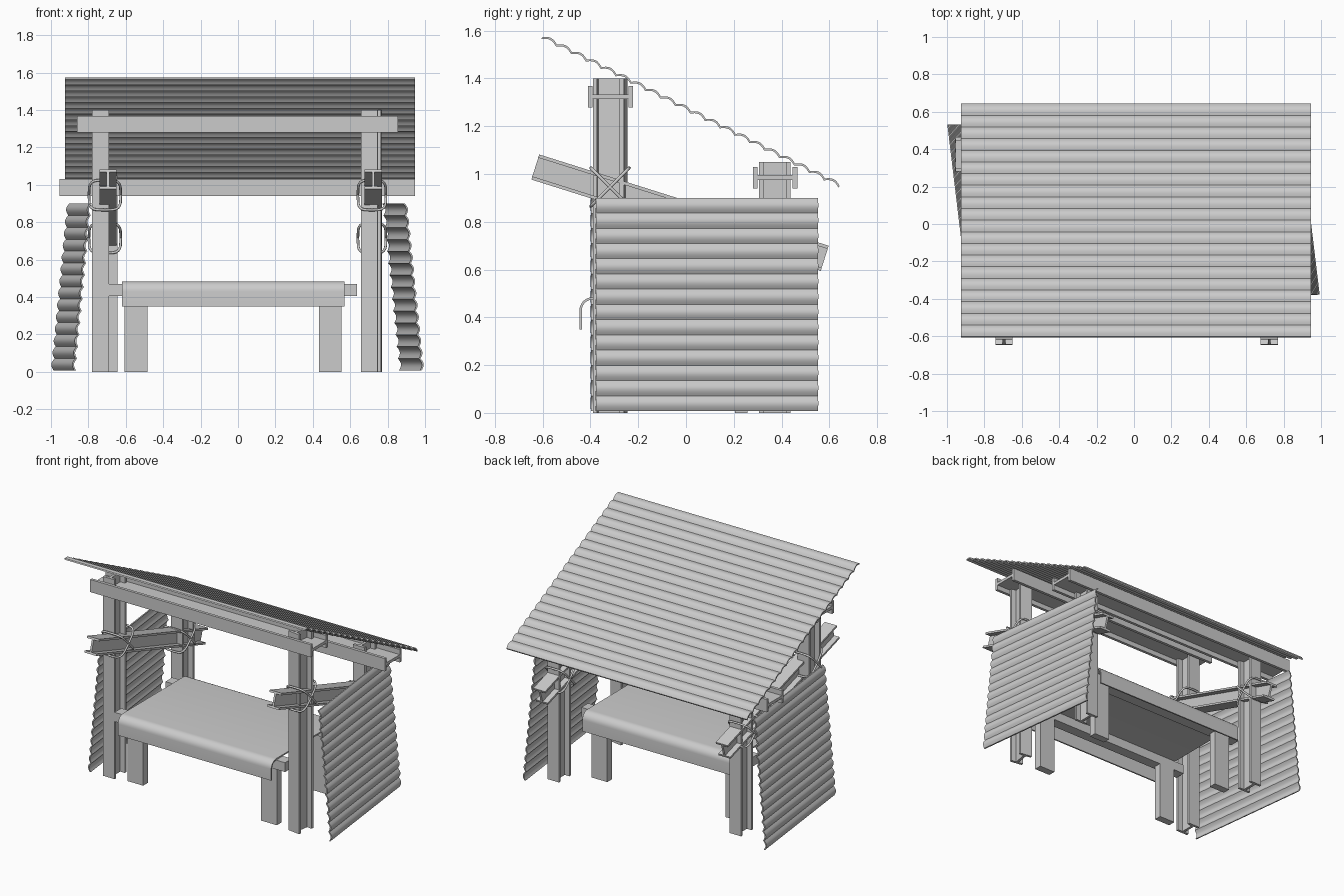
import bpy, bmesh, math
from mathutils import Vector, Matrix, Euler

if "Cube" in bpy.data.objects:
    bpy.data.objects.remove(bpy.data.objects["Cube"])

R = math.radians


def make(name, bm, smooth=False):
    bmesh.ops.recalc_face_normals(bm, faces=bm.faces)
    me = bpy.data.meshes.new(name)
    bm.to_mesh(me)
    bm.free()
    ob = bpy.data.objects.new(name, me)
    bpy.context.collection.objects.link(ob)
    if smooth:
        bpy.ops.object.select_all(action='DESELECT')
        ob.select_set(True)
        bpy.context.view_layer.objects.active = ob
        bpy.ops.object.shade_smooth_by_angle(angle=R(35))
    return ob


def box(name, lo, hi):
    bm = bmesh.new()
    lo, hi = Vector(lo), Vector(hi)
    bmesh.ops.create_cube(bm, size=1, matrix=Matrix.Translation((lo + hi) / 2)
                          @ Matrix.Diagonal((*(hi - lo), 1)))
    return make(name, bm)


def ibeam(name, length, w, h, t, loc, rot=(0, 0, 0)):
    """I-section along local z, flanges facing local +-y."""
    a, b, c = w / 2, h / 2, t / 2
    q = [(a, b), (a, b - t), (c, b - t)]
    right = q + [(x, -y) for x, y in reversed(q)]
    prof = right + [(-x, y) for x, y in reversed(right)]
    bm = bmesh.new()
    f = bm.faces.new([bm.verts.new((x, y, -length / 2)) for x, y in prof])
    ext = bmesh.ops.extrude_face_region(bm, geom=[f], use_keep_orig=True)
    vs = [v for v in ext['geom'] if isinstance(v, bmesh.types.BMVert)]
    bmesh.ops.translate(bm, verts=vs, vec=(0, 0, length))
    ob = make(name, bm)
    ob.location = loc
    ob.rotation_euler = Euler([R(r) for r in rot])
    return ob


def strip(name, line, normals, V, t):
    """Thin sheet: a profile line thickened along its normals and swept by V."""
    bm = bmesh.new()
    rows = []
    for p, n in zip(line, normals):
        rows.append([bm.verts.new(c) for c in (p, p + V, p + V - n * t, p - n * t)])
    for r, s in zip(rows, rows[1:]):
        for i in range(4):
            j = (i + 1) % 4
            bm.faces.new((r[i], r[j], s[j], s[i]))
    bm.faces.new(rows[0])
    bm.faces.new(rows[-1])
    return make(name, bm, True)


def corrugated(name, P, U, V, waves, side, amp=0.014, t=0.009):
    P, U, V = Vector(P), Vector(U), Vector(V)
    N = U.cross(V).normalized() * side
    k = 8
    line = [P + U * (i / (waves * k)) + N * amp * abs(math.sin(math.pi * i / k))
            for i in range(waves * k + 1)]
    return strip(name, line, [N] * len(line), V, t)


def rope(name, c, half_x, half_y, half_z, flip):
    """Closed cord wrapped diagonally round a post and an arm."""
    cu = bpy.data.curves.new(name, 'CURVE')
    cu.dimensions = '3D'
    cu.bevel_depth = 0.007
    cu.bevel_resolution = 2
    sp = cu.splines.new('POLY')
    n = 24
    sp.points.add(n - 1)
    sp.use_cyclic_u = True
    for i, p in enumerate(sp.points):
        a = 2 * math.pi * i / n
        ca, sa = math.cos(a), math.sin(a)
        x = math.copysign(abs(ca) ** 0.5, ca)
        y = math.copysign(abs(sa) ** 0.5, sa)
        p.co = (c[0] + half_x * x, c[1] + half_y * y, c[2] + flip * half_z * y, 1)
    ob = bpy.data.objects.new(name, cu)
    bpy.context.collection.objects.link(ob)
    bpy.ops.object.select_all(action='DESELECT')
    ob.select_set(True)
    bpy.context.view_layer.objects.active = ob
    bpy.ops.object.convert(target='MESH')


# Upright posts
for name, x, y, h, yaw in (("front_post_left", -0.735, -0.318, 1.4, 0),
                           ("front_post_right", 0.712, -0.318, 1.4, -9),
                           ("back_post_left", -0.69, 0.372, 1.05, 0),
                           ("back_post_right", 0.725, 0.372, 1.05, 0)):
    ibeam(name, h, 0.09, 0.132, 0.018, (x, y, h / 2), (0, 0, yaw))

# Horizontal roof beams
ibeam("front_roof_beam", 1.715, 0.088, 0.19, 0.02, (-0.003, -0.316, 1.323), (0, 90, 0))
ibeam("back_roof_beam", 1.9, 0.09, 0.186, 0.02, (-0.005, 0.373, 0.985), (0, 90, 0))

# Sloping side arms with rope lashings
for s, x, rx, hx in (("left", -0.695, -0.712, 0.085), ("right", 0.723, 0.716, 0.075)):
    ibeam("side_arm_" + s, 1.27, 0.092, 0.11, 0.014, (x, -0.025, 0.838), (90 - 17.5, 0, 0))
    for place, y, z in (("front", -0.318, 0.945), ("back", 0.372, 0.715)):
        for k, flip in enumerate((1, -1)):
            rope(f"rope_{place}_{s}_{k + 1}", (rx, y, z), hx, 0.08, 0.08, flip)

# Corrugated roof and leaning side panels
corrugated("roof_sheet", (-0.925, -0.602, 1.572), (0, 1.245, -0.622), (1.87, 0, 0), 20, -1)
corrugated("side_panel_right", (0.982, -0.378, 0.008), (-0.09, 0.0, 0.892),
           (-0.112, 0.93, 0), 14, -1)
corrugated("side_panel_left", (-0.875, -0.398, 0.008), (0.085, 0.0, 0.892),
           (-0.112, 0.93, 0), 14, 1)

# Bench legs and rails
for row, y in (("front", -0.36), ("back", 0.205)):
    box(f"bench_rail_{row}", (-0.69, y - 0.025, 0.405), (0.635, y + 0.05, 0.47))
    for s, x in (("left", -0.607), ("right", 0.432)):
        box(f"bench_leg_{row}_{s}", (x, y, 0), (x + 0.122, y + 0.052, 0.44))

# Bench top: sheet bent down over front and back edges
y0, y1, r, top, low = -0.446, 0.336, 0.055, 0.484, 0.35
line, norms = [], []
for cy, a0, a1 in ((y0 + r, 180, 90), (y1 - r, 90, 0)):
    for i in range(9):
        a = R(a0 + (a1 - a0) * i / 8)
        n = Vector((0, math.cos(a), math.sin(a)))
        line.append(Vector((-0.62, cy, top - r)) + n * r)
        norms.append(n)
line = [Vector((-0.62, y0, low))] + line + [Vector((-0.62, y1, low))]
norms = [norms[0]] + norms + [norms[-1]]
strip("bench_top", line, norms, Vector((1.19, 0, 0)), 0.01)
